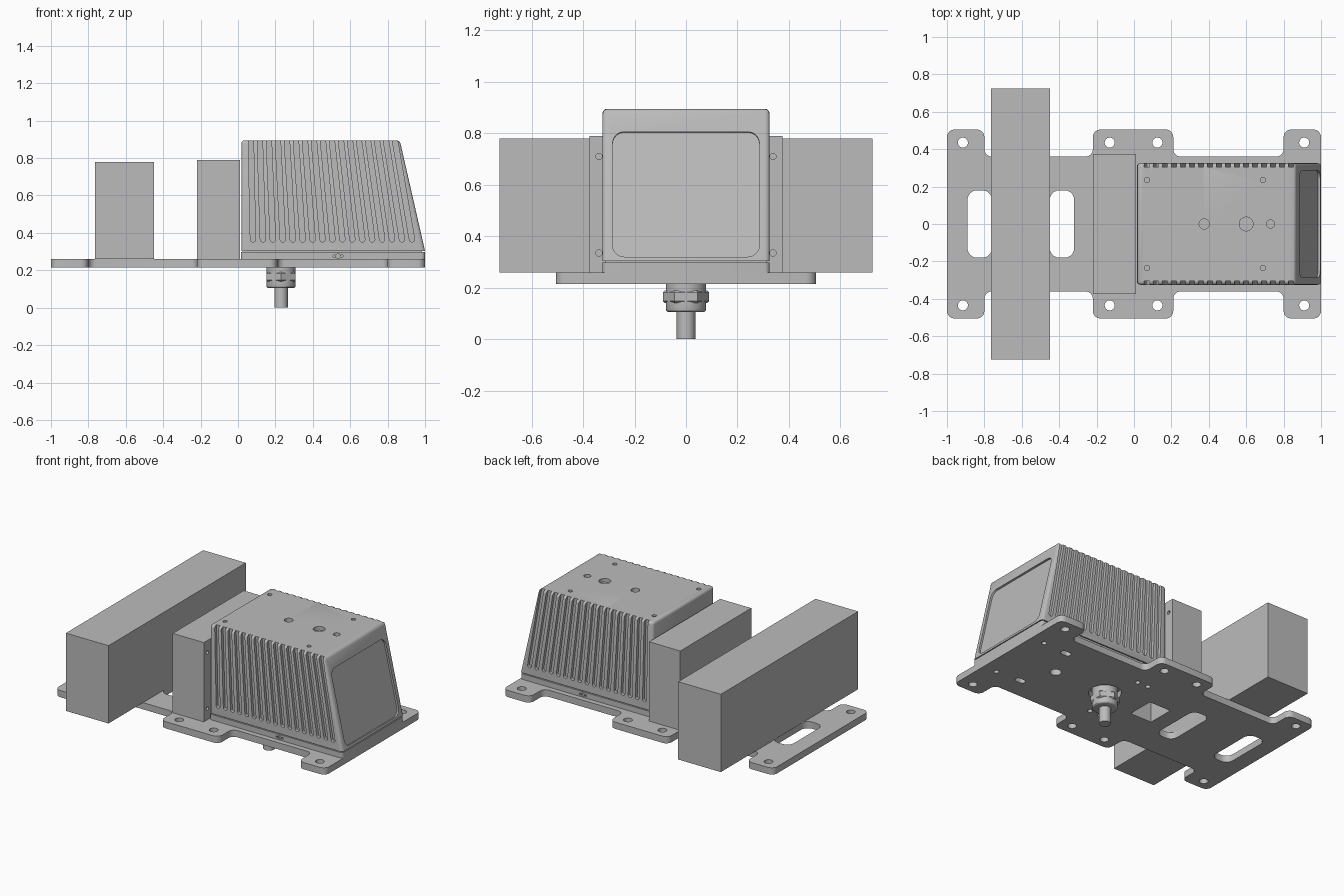
import bpy, bmesh, math
from mathutils import Matrix, Vector

cube = bpy.data.objects.get("Cube")
if cube:
    bpy.data.objects.remove(cube, do_unlink=True)

grey = bpy.data.materials.new("plain_grey")
grey.use_nodes = True
grey.diffuse_color = (0.5, 0.5, 0.5, 1)
grey.node_tree.nodes["Principled BSDF"].inputs["Base Color"].default_value = (0.5, 0.5, 0.5, 1)

# Frame whose local z runs along +y, with local x = x and local y = z
SIDE = Matrix(((1, 0, 0, 0), (0, 0, -1, 0), (0, 1, 0, 0), (0, 0, 0, 1)))


def fillet(points, r, steps=6):
    """Round every corner of a 2D outline."""
    out, n = [], len(points)
    for i in range(n):
        p = Vector(points[i])
        a = (Vector(points[i - 1]) - p).normalized()
        b = (Vector(points[(i + 1) % n]) - p).normalized()
        s, e = p + a * r, p + b * r
        c, d = s.lerp(p, 0.55), e.lerp(p, 0.55)
        for k in range(steps + 1):
            t = k / steps
            u = 1 - t
            out.append(s * u**3 + c * 3 * u * u * t + d * 3 * u * t * t + e * t**3)
    return out


def rect(x0, x1, y0, y1):
    return [(x0, y0), (x1, y0), (x1, y1), (x0, y1)]


def circle(x, y, r, n=24):
    return [(x + r * math.cos(i * math.tau / n), y + r * math.sin(i * math.tau / n)) for i in range(n)]


def prism(bm, outline, low, high, frame=Matrix()):
    """Extrude a 2D outline from low to high along the frame's z axis."""
    rings = [[bm.verts.new(frame @ Vector((p[0], p[1], h))) for p in outline] for h in (low, high)]
    n = len(outline)
    faces = [bm.faces.new(rings[0][::-1]), bm.faces.new(rings[1])]
    for i in range(n):
        j = (i + 1) % n
        faces.append(bm.faces.new((rings[0][i], rings[0][j], rings[1][j], rings[1][i])))
    bmesh.ops.recalc_face_normals(bm, faces=faces)


def bevel(bm, rule, width, segments=3):
    edges = [e for e in bm.edges if rule(e)]
    bmesh.ops.bevel(bm, geom=edges, offset=width, segments=segments, profile=0.5, affect="EDGES")


def finish(name, bm, cutter=None):
    """Make an object, cut it with an optional cutter mesh, shade it."""
    mesh = bpy.data.meshes.new(name)
    bm.to_mesh(mesh)
    bm.free()
    obj = bpy.data.objects.new(name, mesh)
    bpy.context.collection.objects.link(obj)
    if cutter:
        cut_mesh = bpy.data.meshes.new("cutter")
        cutter.to_mesh(cut_mesh)
        cutter.free()
        tool = bpy.data.objects.new("cutter", cut_mesh)
        tool.hide_render = True
        bpy.context.collection.objects.link(tool)
        mod = obj.modifiers.new("cut", "BOOLEAN")
        mod.operation, mod.solver, mod.object = "DIFFERENCE", "EXACT", tool
        graph = bpy.context.evaluated_depsgraph_get()
        obj.data = bpy.data.meshes.new_from_object(obj.evaluated_get(graph))
        obj.modifiers.clear()
        bpy.data.objects.remove(tool, do_unlink=True)
        obj.data.name = name
    obj.data.materials.clear()
    obj.data.materials.append(grey)
    obj.data.shade_smooth()
    obj.data.set_sharp_from_angle(angle=math.radians(30))
    return obj


# Mounting plate with ears, slots and screw holes
EAR, WAIST, BOTTOM, TOP = 0.505, 0.36, 0.215, 0.26
half = [(1, EAR), (0.8, EAR), (0.8, WAIST), (0.21, WAIST), (0.21, EAR),
        (-0.22, EAR), (-0.22, WAIST), (-0.8, WAIST), (-0.8, EAR), (-1, EAR)]
bm, cut = bmesh.new(), bmesh.new()
prism(bm, fillet(half + [(x, -y) for x, y in reversed(half)], 0.04), BOTTOM, TOP)
holes = [fillet(rect(x, x + 0.13, -0.18, 0.18), 0.05) for x in (-0.89, -0.45)]
holes += [rect(-0.21, -0.05, -0.09, 0.09), circle(0.23, 0, 0.1), circle(0.62, 0, 0.035)]
for s in (-1, 1):
    holes += [circle(x, s * 0.435, 0.027) for x in (-0.915, -0.13, 0.125, 0.91)]
    holes += [circle(x, s * 0.225, 0.016) for x in (0.08, 0.16, 0.9)]
    holes.append(fillet(rect(0.685, 0.755, s * 0.215 - 0.02, s * 0.215 + 0.02), 0.019))
for h in holes:
    prism(cut, h, 0.1, 0.258 if h is holes[3] else 0.35)
finish("mounting_plate", bm, cut)

# Long rear block
bm = bmesh.new()
prism(bm, rect(-0.765, -0.45, -0.725, 0.725), TOP, 0.78)
finish("rear_block", bm)

# Middle block with a pocket below and screw holes in its inner face
bm, cut = bmesh.new(), bmesh.new()
prism(bm, rect(-0.22, 0.01, -0.375, 0.375), TOP, 0.79)
prism(cut, rect(-0.21, -0.05, -0.09, 0.09), 0.2, 0.4)
LENGTHWISE = Matrix(((0, 0, 1, 0), (1, 0, 0, 0), (0, 1, 0, 0), (0, 0, 0, 1)))
for y in (-0.338, 0.338):
    for z in (0.335, 0.71):
        prism(cut, circle(y, z, 0.012), -0.02, 0.05, LENGTHWISE)
finish("middle_block", bm, cut)

# Housing base and the recessed seam above it
W, SEAM = 0.325, 0.297
bm, cut = bmesh.new(), bmesh.new()
prism(bm, fillet(rect(0.015, 1, -W, W), 0.02), TOP, SEAM)
for s in (-1, 1):
    for x, r in ((0.515, 0.007), (0.535, 0.012), (0.555, 0.007)):
        prism(cut, circle(x, 0.276, r, 12), s * W - 0.01, s * W + 0.01, SIDE)
finish("housing_base", bm, cut)
bm = bmesh.new()
prism(bm, rect(0.025, 0.985, 0.01 - W, W - 0.01), SEAM - 0.005, 0.315)
finish("housing_seam", bm)

# Wedge shaped finned housing
LOW, HIGH, FRONT, NOSE = 0.303, 0.895, 0.865, 1.0
bm, cut = bmesh.new(), bmesh.new()
prism(bm, [(0.018, LOW), (NOSE, LOW), (FRONT, HIGH), (0.018, HIGH)], -W, W, SIDE)
bevel(bm, lambda e: max(v.co.z for v in e.verts) > 0.5, 0.018)
# Cooling grooves fanning from upright to the slope of the front
COUNT, GW, DEPTH = 17, 0.014, 0.02
for i in range(COUNT):
    t = i / (COUNT - 1)
    foot, head = Vector((0.08 + 0.85 * t, 0.365)), Vector((0.068 + 0.765 * t, 0.93))
    along = (head - foot).normalized()
    across = Vector((along.y, -along.x)) * GW
    shape = [head + across, head - across]
    for k in range(9):
        a = math.pi * k / 8
        shape.append(foot - across * math.cos(a) - along * GW * math.sin(a))
    for s in (-1, 1):
        prism(cut, shape, s * W - DEPTH, s * W + DEPTH, SIDE)
# Blind holes in the lid
for x, y, r in ((0.07, 0.235, 0.014), (0.07, -0.235, 0.014), (0.69, 0.235, 0.014),
                (0.69, -0.235, 0.014), (0.375, 0, 0.027), (0.6, 0, 0.037), (0.73, 0, 0.022)):
    prism(cut, circle(x, y, r), HIGH - 0.025, HIGH + 0.02)
# Sunken window on the sloping front
up = Vector((FRONT - NOSE, 0, HIGH - LOW)).normalized()
side = Vector((0, 1, 0))
out = side.cross(up)
mid_z = 0.563
mid = Vector((NOSE + (FRONT - NOSE) * (mid_z - LOW) / (HIGH - LOW), 0, mid_z))
frame = Matrix((side, up, out)).transposed().to_4x4()
frame.translation = mid
prism(cut, fillet(rect(-0.285, 0.285, -0.249, 0.249), 0.045), -0.012, 0.03, frame)
finish("finned_housing", bm, cut)

# Cable gland: collar, hexagonal nut, rounded cap and cable
bm = bmesh.new()
prism(bm, circle(0.23, 0, 0.078, 32), 0.175, 0.258)
finish("gland_collar", bm)
bm = bmesh.new()
prism(bm, [(0.23 + y, x) for x, y in circle(0, 0, 0.09, 6)], 0.14, 0.19)
bevel(bm, lambda e: abs(e.verts[0].co.z - e.verts[1].co.z) < 0.001, 0.008, 1)
finish("gland_nut", bm)
bm = bmesh.new()
prism(bm, circle(0.23, 0, 0.078, 32), 0.105, 0.15)
bevel(bm, lambda e: max(v.co.z for v in e.verts) < 0.11, 0.012)
finish("gland_cap", bm)
bm = bmesh.new()
prism(bm, circle(0.23, 0, 0.036, 32), 0, 0.12)
finish("cable", bm)
